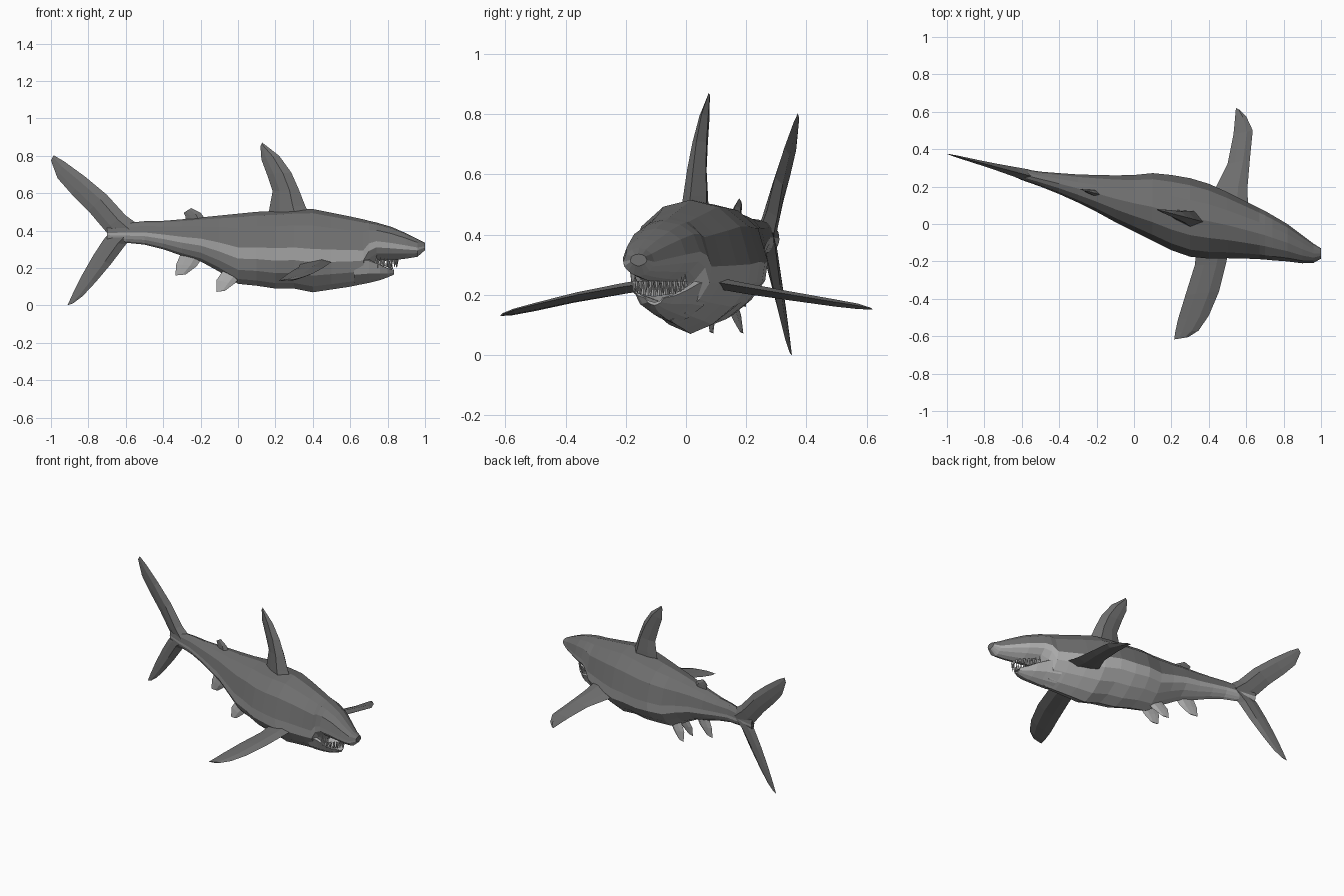
import bpy, bmesh, math
from mathutils import Vector


def material(name, v):
    m = bpy.data.materials.new(name)
    m.diffuse_color = (v, v, v, 1)
    return m


HIDE, BELLY = material("hide_grey", 0.16), material("belly_pale", 0.42)


def axis_y(x):
    """y of the slanted, slightly turned body centreline"""
    return 0.11 - 0.265 * x


def finish(bm, name, mats):
    bmesh.ops.recalc_face_normals(bm, faces=bm.faces)
    me = bpy.data.meshes.new(name)
    bm.to_mesh(me)
    bm.free()
    for m in mats:
        me.materials.append(m)
    ob = bpy.data.objects.new(name, me)
    bpy.context.collection.objects.link(ob)
    return ob


def loft(name, rings, mats, pale=()):
    """skin closed rings; strips whose index is in pale use the second material"""
    bm = bmesh.new()
    vs = [[bm.verts.new(p) for p in r] for r in rings]
    n = len(rings[0])
    for a, b in zip(vs, vs[1:]):
        for i in range(n):
            j = (i + 1) % n
            f = bm.faces.new((a[i], a[j], b[j], b[i]))
            f.material_index = 1 if i in pale else 0
    bm.faces.new(vs[0])
    bm.faces.new(vs[-1])
    return finish(bm, name, mats)


def section_rings(sections, half):
    """half profile (width, height fraction) mirrored and fitted to each section"""
    prof = half + [(-u, v) for u, v in reversed(half[1:-1])]
    out = []
    for x, y1, y0, z1, z0 in sections:
        c, w = (y1 + y0) / 2, (y1 - y0) / 2
        out.append([(x, c + u * w, z0 + v * (z1 - z0)) for u, v in prof])
    return out


def fin(name, sections, normal, mat):
    """sections from root to tip: leading point, trailing point, half thickness"""
    n = Vector(normal).normalized()
    rings = []
    for lead, trail, t in sections:
        a, b = Vector(lead), Vector(trail)
        p, q = a.lerp(b, 0.3), a.lerp(b, 0.7)
        rings.append([a, p + n * t, q + n * t * .6, b, q - n * t * .6, p - n * t])
    return loft(name, rings, [mat])


def upright_fin(name, sections, mat=HIDE):
    pts = [((a, axis_y(a), b), (c, axis_y(c), d), t) for a, b, c, d, t in sections]
    return fin(name, pts, (0.265, 1, 0), mat)


# body: x, y max, y min, z top, z bottom
body_half = [(0, 1), (.45, .95), (.82, .8), (1, .52), (.95, .36), (.7, .2), (.36, .07), (0, 0)]
loft("body", section_rings([
    (-.70, .31, .28, .42, .35),
    (-.60, .295, .235, .44, .335),
    (-.50, .28, .2, .45, .325),
    (-.40, .272, .16, .452, .30),
    (-.30, .265, .115, .46, .265),
    (-.20, .262, .065, .47, .235),
    (-.10, .26, .01, .48, .18),
    (0, .262, -.04, .49, .115),
    (.10, .272, -.09, .50, .105),
    (.20, .262, -.14, .505, .09),
    (.30, .245, -.175, .512, .09),
    (.40, .215, -.185, .515, .07),
    (.50, .17, -.183, .495, .085),
    (.60, .12, -.185, .475, .10),
    (.67, .085, -.188, .46, .115),
    (.70, .07, -.19, .452, .20),
    (.74, .047, -.194, .443, .235),
    (.82, 0, -.20, .42, .24),
    (.90, -.06, -.21, .385, .25),
    (.96, -.105, -.208, .355, .26),
    (1.0, -.13, -.185, .335, .295),
], body_half), [HIDE, BELLY], pale=range(3, 11))

# lower jaw: a trough with a raised rim
loft("lower_jaw", section_rings([
    (.62, .09, -.17, .25, .105),
    (.70, .045, -.18, .245, .12),
    (.76, .005, -.175, .22, .135),
    (.80, -.035, -.16, .20, .15),
    (.835, -.075, -.135, .19, .165),
], [(0, .4), (.75, .65), (.85, 1), (1, .95), (.75, .4), (.35, .12), (0, 0)]), [BELLY])

# teeth: two curved rows of small spikes
bm = bmesh.new()
for rim_x, rim_w, z, drop, h in ((.10, .085, .195, -.04, .045), (.13, .085, .245, 0, -.045)):
    for i in range(13):
        a = math.radians(-78 + 13 * i)
        dx = rim_x * math.cos(a)
        c = Vector((.72 + dx, axis_y(.72 + dx) + .0 + rim_w * math.sin(a),
                    z - drop * (1 - math.cos(a))))
        base = [bm.verts.new(c + Vector((.009 * math.cos(k), .009 * math.sin(k), 0)))
                for k in (0, math.pi / 2, math.pi, 1.5 * math.pi)]
        tip = bm.verts.new(c + Vector((0, 0, h)))
        bm.faces.new(base)
        for k in range(4):
            bm.faces.new((base[k], base[(k + 1) % 4], tip))
finish(bm, "teeth", [BELLY])

# upright fins: lead x, lead z, trail x, trail z, half thickness
upright_fin("dorsal_fin", [
    (.39, .47, .16, .47, .045), (.36, .53, .17, .53, .04), (.325, .62, .185, .61, .032),
    (.285, .71, .155, .70, .024), (.22, .80, .125, .78, .015), (.13, .87, .12, .85, .003)])
upright_fin("second_dorsal_fin", [
    (-.16, .44, -.28, .44, .018), (-.20, .495, -.28, .475, .012), (-.25, .52, -.29, .495, .003)])
upright_fin("upper_tail_lobe", [
    (-.53, .43, -.66, .34, .032), (-.60, .48, -.715, .405, .026), (-.70, .59, -.80, .505, .018),
    (-.82, .69, -.89, .595, .011), (-.93, .77, -.965, .68, .006), (-.985, .802, -1.0, .775, .002)])
upright_fin("lower_tail_lobe", [
    (-.54, .38, -.67, .41, .03), (-.60, .325, -.72, .35, .022), (-.68, .22, -.775, .265, .015),
    (-.76, .125, -.835, .16, .009), (-.83, .05, -.88, .07, .005), (-.88, .012, -.912, .0, .002)])
upright_fin("anal_fin", [
    (-.18, .27, -.30, .29, .015), (-.22, .21, -.33, .22, .01), (-.28, .165, -.335, .16, .003)], BELLY)

# pectoral fins, one per side, swept back along the turned body
fin("right_pectoral_fin", [
    ((.52, -.08, .245), (.34, -.08, .235), .02),
    ((.49, -.22, .225), (.325, -.22, .205), .018),
    ((.455, -.36, .20), (.275, -.38, .175), .015),
    ((.40, -.49, .17), (.235, -.51, .145), .012),
    ((.345, -.57, .15), (.22, -.58, .132), .009),
    ((.29, -.605, .137), (.215, -.617, .13), .004)], (0, 0, 1), HIDE)
fin("left_pectoral_fin", [
    ((.61, .05, .25), (.40, .08, .24), .02),
    ((.607, .20, .225), (.44, .20, .21), .018),
    ((.62, .35, .20), (.50, .32, .19), .015),
    ((.635, .50, .175), (.532, .48, .168), .012),
    ((.60, .575, .163), (.54, .565, .158), .009),
    ((.565, .61, .155), (.545, .62, .152), .003)], (0, 0, 1), HIDE)

# pelvic fins, a mirrored pair under the belly
for name, s in (("left_pelvic_fin", 1), ("right_pelvic_fin", -1)):
    secs = []
    for a, b, c, d, off, t in ((.03, .17, -.07, .20, .03, .014),
                               (-.02, .115, -.115, .135, .042, .009),
                               (-.07, .078, -.115, .072, .05, .003)):
        secs.append(((a, axis_y(a) + s * off, b), (c, axis_y(c) + s * off, d), t))
    fin(name, secs, (.265, 1, 0), BELLY)
